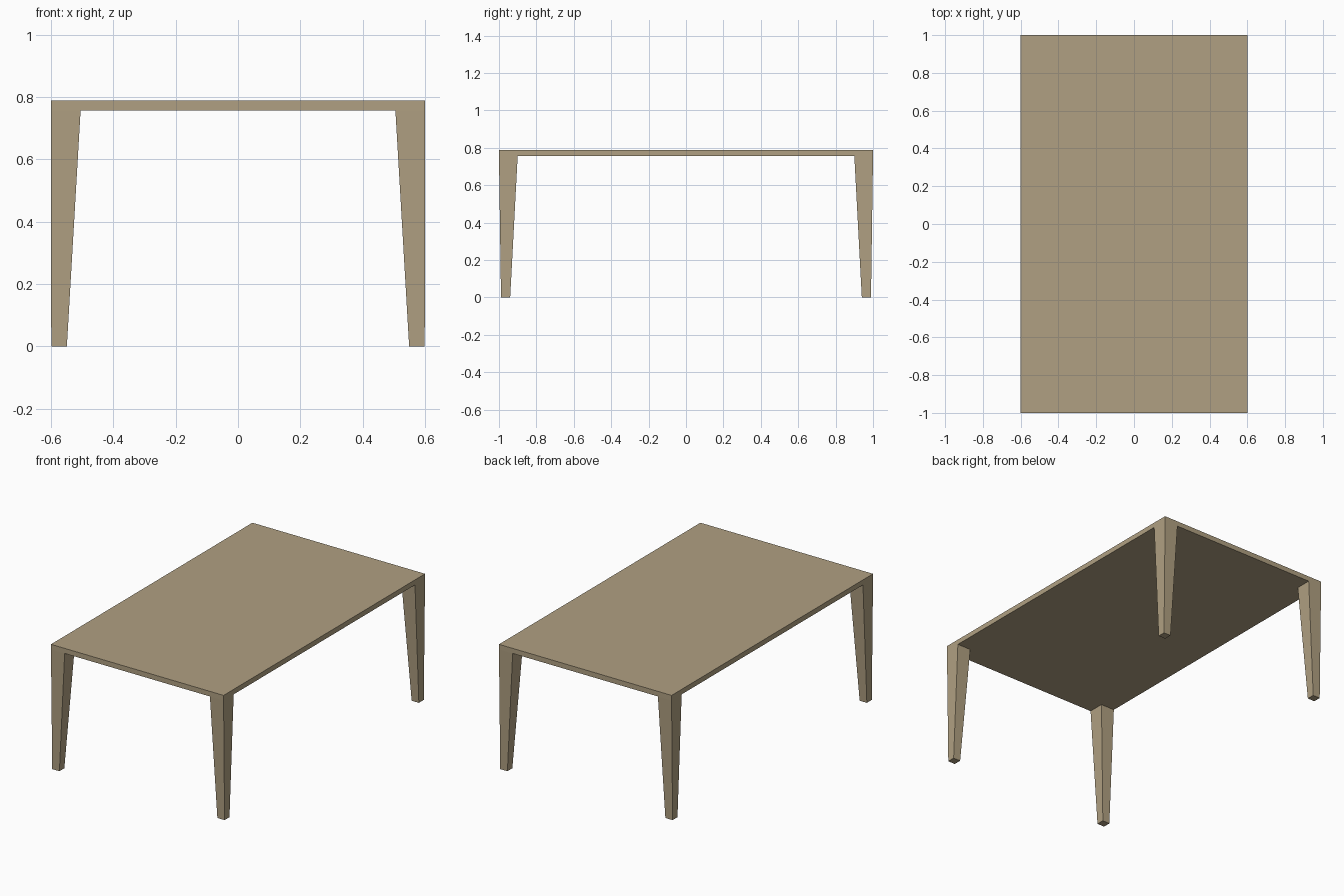
import bpy, bmesh

if "Cube" in bpy.data.objects:
    bpy.data.objects.remove(bpy.data.objects["Cube"])

TOP, UNDER = 0.788, 0.756      # heights of the tabletop faces
HALF_X, HALF_Y = 0.6, 1.0      # half size of the tabletop

wood = bpy.data.materials.new("light tan wood")
wood.diffuse_color = (0.434, 0.352, 0.223, 1.0)
wood.use_nodes = True
wood.node_tree.nodes["Principled BSDF"].inputs["Base Color"].default_value = wood.diffuse_color


def tapered_box(name, low, high, z0, z1, cap=True):
    """Box between two (x0, x1, y0, y1) rectangles at heights z0 and z1."""
    bm = bmesh.new()
    rings = []
    for (x0, x1, y0, y1), z in ((low, z0), (high, z1)):
        rings.append([bm.verts.new((x, y, z))
                      for x, y in ((x0, y0), (x1, y0), (x1, y1), (x0, y1))])
    a, b = rings
    bm.faces.new(a[::-1])
    if cap:
        bm.faces.new(b)
    for i in range(4):
        j = (i + 1) % 4
        bm.faces.new((a[i], a[j], b[j], b[i]))
    mesh = bpy.data.meshes.new(name)
    bm.to_mesh(mesh)
    bm.free()
    mesh.materials.append(wood)
    obj = bpy.data.objects.new(name, mesh)
    bpy.context.collection.objects.link(obj)
    return obj


# Thin tabletop slab
slab = (-HALF_X, HALF_X, -HALF_Y, HALF_Y)
tapered_box("tabletop", slab, slab, UNDER, TOP)

# Four tapered legs, flush with the corners (tops hidden against the slab)
for side, sx in (("left", -1), ("right", 1)):
    for end, sy in (("front", -1), ("back", 1)):
        foot = (*sorted((sx * 0.549, sx * 0.599)), *sorted((sy * 0.94, sy * 0.989)))
        head = (*sorted((sx * 0.505, sx * HALF_X)), *sorted((sy * 0.90, sy * HALF_Y)))
        tapered_box(f"{end}_{side}_leg", foot, head, 0.0, UNDER, cap=False)
